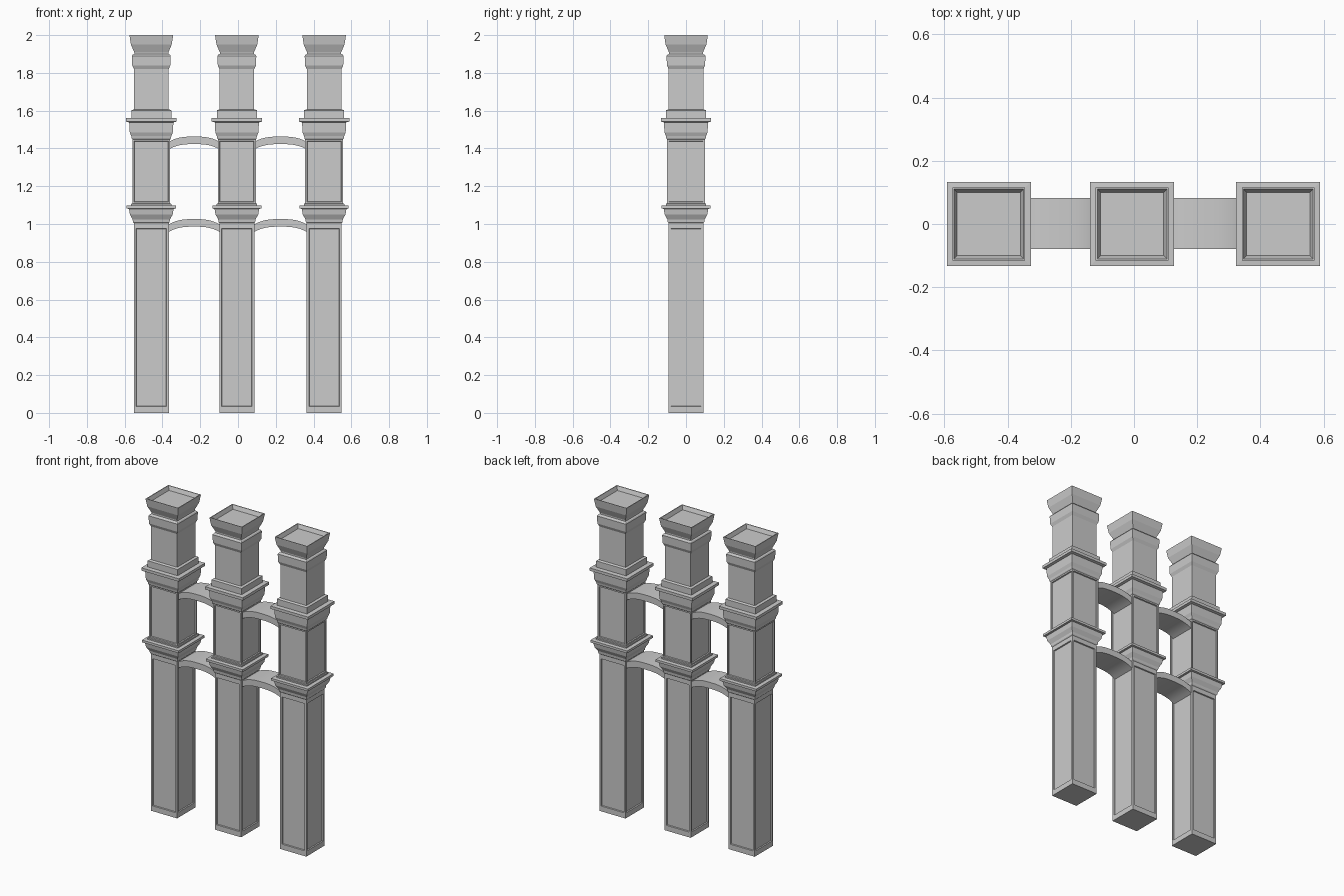
import bpy, bmesh, math

if "Cube" in bpy.data.objects:
    bpy.data.objects.remove(bpy.data.objects["Cube"])

# Square column profile: (half width, height)
PROFILE = [
    (0.0925, 0.0), (0.0925, 0.022), (0.0925, 0.988), (0.0925, 1.005),
    (0.097, 1.01), (0.099, 1.025), (0.113, 1.05), (0.118, 1.08),
    (0.13, 1.082), (0.13, 1.097), (0.107, 1.099), (0.107, 1.107), (0.1, 1.108),
    (0.1, 1.448), (0.104, 1.453), (0.106, 1.465), (0.114, 1.485), (0.117, 1.538),
    (0.133, 1.542), (0.133, 1.56), (0.106, 1.562), (0.106, 1.602),
    (0.092, 1.607), (0.092, 1.82), (0.101, 1.84), (0.103, 1.89),
    (0.098, 1.897), (0.09, 1.9), (0.09, 1.908), (0.108, 1.95), (0.115, 1.995),
    (0.115, 2.0), (0.11, 2.0), (0.10, 1.975),
]
PANELS = {1: 0.017, 12: 0.013}  # profile segment -> panel border


def finish(name, bm):
    bmesh.ops.recalc_face_normals(bm, faces=bm.faces)
    mesh = bpy.data.meshes.new(name)
    bm.to_mesh(mesh)
    bm.free()
    obj = bpy.data.objects.new(name, mesh)
    bpy.context.collection.objects.link(obj)
    return obj


def column(name, cx):
    bm = bmesh.new()
    rings = [[bm.verts.new((cx + sx * h, sy * h, z))
              for sx, sy in ((-1, -1), (1, -1), (1, 1), (-1, 1))]
             for h, z in PROFILE]
    panel_faces = {i: [] for i in PANELS}
    for i, (a, b) in enumerate(zip(rings, rings[1:])):
        for k in range(4):
            n = (k + 1) % 4
            f = bm.faces.new((a[k], a[n], b[n], b[k]))
            if i in PANELS:
                panel_faces[i].append(f)
    bm.faces.new(rings[0][::-1])
    bm.faces.new(rings[-1])
    bm.normal_update()
    # Recessed panels on all four sides
    for i, border in PANELS.items():
        bmesh.ops.inset_individual(bm, faces=panel_faces[i], thickness=border)
        bmesh.ops.inset_individual(bm, faces=panel_faces[i], thickness=0.003, depth=-0.007)
    finish(name, bm)


def arch(name, x0, x1, z_end, rise, thick=0.04, steps=14):
    bm = bmesh.new()
    sections = []
    for i in range(steps + 1):
        t = -1 + 2 * i / steps
        x = (x0 + x1) / 2 + t * (x1 - x0) / 2
        z = z_end + rise * (1 - abs(t) ** 2.8)
        sections.append([bm.verts.new((x, y, zz)) for y, zz in
                         ((-0.079, z), (0.083, z), (0.083, z + thick), (-0.079, z + thick))])
    for a, b in zip(sections, sections[1:]):
        for k in range(4):
            n = (k + 1) % 4
            bm.faces.new((a[k], a[n], b[n], b[k]))
    bm.faces.new(sections[0])
    bm.faces.new(sections[-1])
    obj = finish(name, bm)
    bpy.context.view_layer.objects.active = obj
    obj.select_set(True)
    bpy.ops.object.shade_smooth_by_angle(angle=math.radians(30))
    obj.select_set(False)


# Three columns
for side, cx in (("left", -0.459), ("middle", -0.006), ("right", 0.456)):
    column(side + "_column", cx)

# Two tiers of arched links between neighbouring columns
for side, x0, x1 in (("left", -0.372, -0.092), ("right", 0.08, 0.37)):
    arch(side + "_lower_arch", x0, x1, 0.955, 0.031)
    arch(side + "_upper_arch", x0, x1, 1.392, 0.031)
